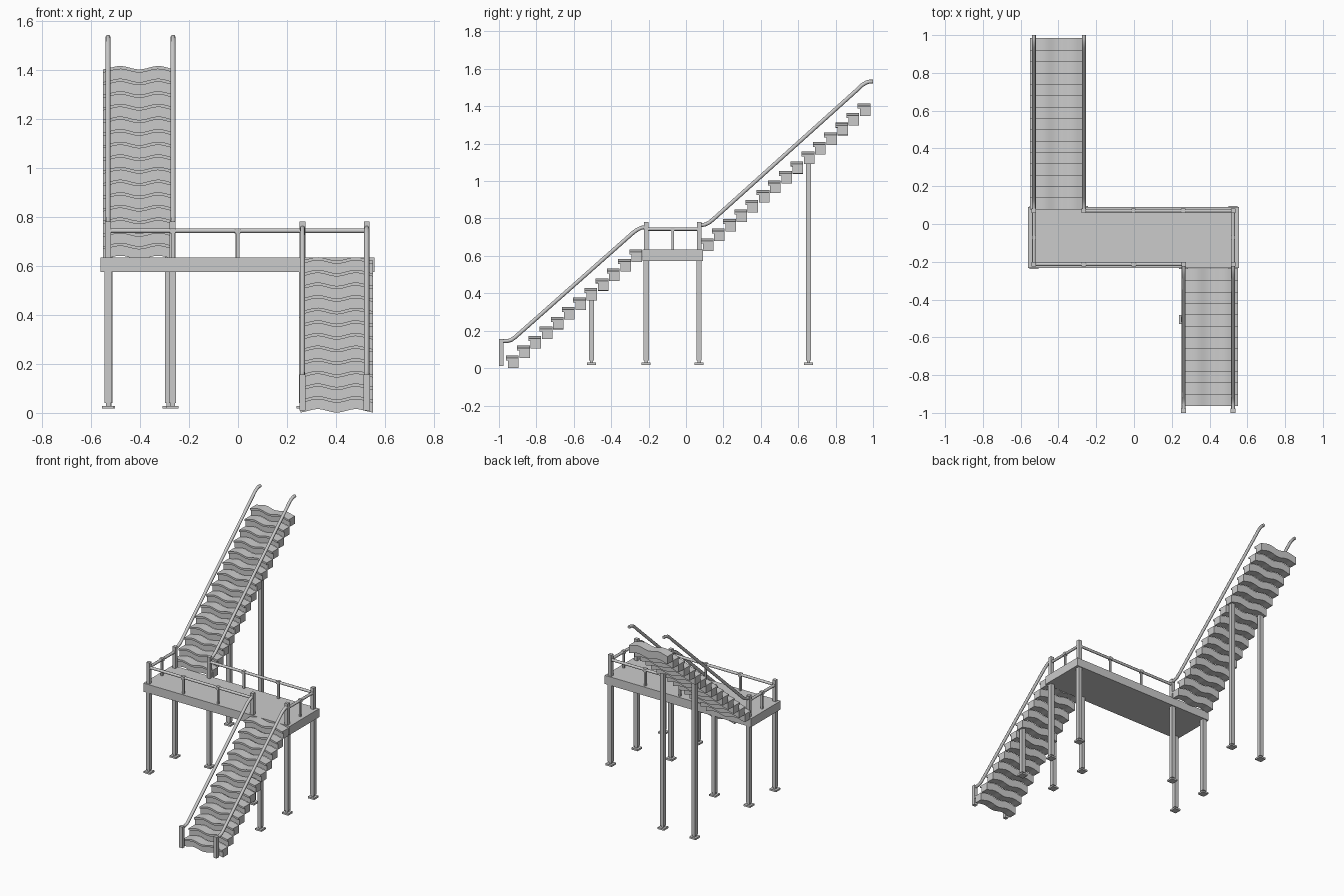
import bpy, bmesh, math

if "Cube" in bpy.data.objects:
    bpy.data.objects.remove(bpy.data.objects["Cube"])

RISE, RUN = 0.0515, 0.06


def link(name, bm):
    bmesh.ops.recalc_face_normals(bm, faces=bm.faces[:])
    me = bpy.data.meshes.new(name)
    bm.to_mesh(me)
    bm.free()
    ob = bpy.data.objects.new(name, me)
    bpy.context.collection.objects.link(ob)
    return ob


def add_box(bm, x0, x1, y0, y1, z0, z1):
    vs = bmesh.ops.create_cube(bm, size=1)["verts"]
    for v in vs:
        v.co = ((x0 + x1) / 2 + v.co.x * (x1 - x0),
                (y0 + y1) / 2 + v.co.y * (y1 - y0),
                (z0 + z1) / 2 + v.co.z * (z1 - z0))


def add_column(bm, x, y, w, z0, z1):
    add_box(bm, x - w / 2, x + w / 2, y - w / 2, y + w / 2, z0, z1)


def flight(name, cx, y0, top0, count, width=0.295, segs=20):
    # Each step is a nosed tread profile swept along x with a gentle wave in height
    bm = bmesh.new()
    prof = [(0, 0), (0.068, 0), (0.068, -0.053), (0.012, -0.053), (0.012, -0.013), (0, -0.013)]
    for k in range(count):
        rings = []
        for i in range(segs + 1):
            dx = (i / segs - 0.5) * width
            wave = -0.007 * math.cos(2 * math.pi * dx / 0.155)
            rings.append([bm.verts.new((cx + dx, y0 + k * RUN + py, top0 + k * RISE + pz + wave))
                          for py, pz in prof])
        n = len(prof)
        for a, b in zip(rings, rings[1:]):
            for j in range(n):
                bm.faces.new((a[j], a[(j + 1) % n], b[(j + 1) % n], b[j]))
        bm.faces.new(rings[0])
        bm.faces.new(rings[-1])
    ob = link(name, bm)
    bpy.ops.object.select_all(action='DESELECT')
    bpy.context.view_layer.objects.active = ob
    ob.select_set(True)
    bpy.ops.object.shade_smooth_by_angle(angle=math.radians(35))


def tube(name, pts, r):
    cu = bpy.data.curves.new(name, 'CURVE')
    cu.dimensions = '3D'
    cu.bevel_depth = r
    cu.bevel_resolution = 2
    cu.use_fill_caps = True
    sp = cu.splines.new('POLY')
    sp.points.add(len(pts) - 1)
    for p, co in zip(sp.points, pts):
        p.co = (*co, 1)
    ob = bpy.data.objects.new(name, cu)
    bpy.context.collection.objects.link(ob)
    bpy.ops.object.select_all(action='DESELECT')
    bpy.context.view_layer.objects.active = ob
    ob.select_set(True)
    bpy.ops.object.convert(target='MESH')
    bpy.ops.object.shade_smooth_by_angle(angle=math.radians(50))


# Stair flights
flight("lower_flight", 0.403, -0.963, 0.0615, 12)
flight("upper_flight", -0.403, 0.078, 0.687, 15)

# Landing
bm = bmesh.new()
add_box(bm, -0.56, 0.557, -0.232, 0.09, 0.574, 0.633)
link("landing_deck", bm)

# Legs with stems and foot plates: (x, y, top)
corners = [(-0.53, -0.213), (-0.53, 0.07), (-0.267, 0.07),
           (0.525, -0.213), (0.263, -0.213), (0.525, 0.07)]
legs = [(x, y, 0.58) for x, y in corners]
legs += [(x, -0.505, 0.39) for x in (0.263, 0.525)]
legs += [(x, 0.655, 1.13) for x in (-0.525, -0.283)]
for i, (x, y, top) in enumerate(legs):
    bm = bmesh.new()
    add_column(bm, x, y, 0.028, 0.04, top)
    add_column(bm, x, y, 0.018, 0.025, 0.042)
    add_column(bm, x, y, 0.048, 0.017, 0.029)
    link(f"leg_{i}", bm)

# Railing posts on the landing
bm = bmesh.new()
for x, y in corners:
    add_column(bm, x, y, 0.024, 0.63, 0.78)
link("railing_posts", bm)

# Landing rails with intermediate balusters
rails = {"front": ((-0.53, -0.213), (0.263, -0.213), 2),
         "back": ((-0.267, 0.07), (0.525, 0.07), 2),
         "left": ((-0.53, -0.213), (-0.53, 0.07), 1),
         "right": ((0.525, -0.213), (0.525, 0.07), 1)}
for side, (a, b, count) in rails.items():
    tube(f"{side}_rail", [(*a, 0.743), (*b, 0.743)], 0.0095)
    bm = bmesh.new()
    for k in range(1, count + 1):
        t = k / (count + 1)
        x, y = a[0] + (b[0] - a[0]) * t, a[1] + (b[1] - a[1]) * t
        add_column(bm, x, y, 0.013, 0.63, 0.74)
        add_column(bm, x, y, 0.022, 0.732, 0.753)
    link(f"{side}_balusters", bm)

# Sloping handrails with eased ends (y, z)
lower = [(-0.99, 0.145), (-0.955, 0.145), (-0.935, 0.15), (-0.915, 0.164),
         (-0.285, 0.722), (-0.262, 0.739), (-0.24, 0.75), (-0.213, 0.755)]
upper = [(0.07, 0.763), (0.1, 0.767), (0.122, 0.777), (0.145, 0.795),
         (0.915, 1.488), (0.94, 1.512), (0.962, 1.526), (0.982, 1.532), (1.0, 1.532)]
for tag, path, xs in (("lower", lower, (0.263, 0.525)), ("upper", upper, (-0.53, -0.265))):
    for side, x in zip(("left", "right"), xs):
        tube(f"{tag}_{side}_handrail", [(x, y, z) for y, z in path], 0.0105)

# End posts at the foot of the stairs
for side, x in (("left", 0.263), ("right", 0.525)):
    bm = bmesh.new()
    add_box(bm, x - 0.013, x + 0.013, -1.0, -0.976, 0.01, 0.156)
    link(f"{side}_end_post", bm)
